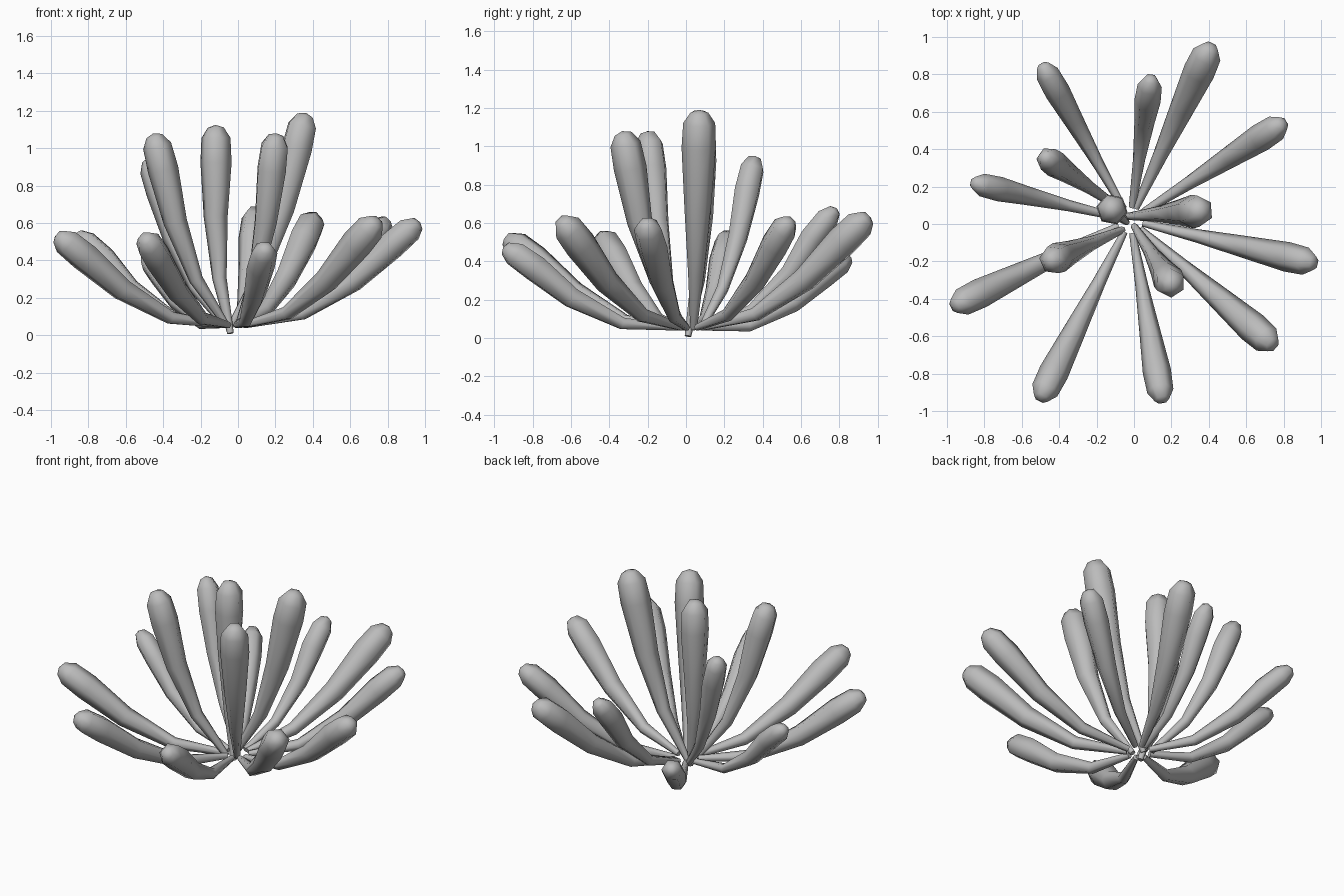
import bpy, bmesh, math
from mathutils import Vector

if "Cube" in bpy.data.objects:
    bpy.data.objects.remove(bpy.data.objects["Cube"])

SIDES = 6
grey = bpy.data.materials.new("soft_grey")
grey.diffuse_color = (0.5, 0.5, 0.5, 1)
grey.use_nodes = True
grey.node_tree.nodes["Principled BSDF"].inputs["Base Color"].default_value = grey.diffuse_color


def frond(name, base, tip, radius, sag):
    """Club-shaped frond: narrow base, outward bend, thick blunt tip."""
    base, tip = Vector(base), Vector(tip)
    chord = tip - base
    length = chord.length
    d = chord.normalized()
    out = Vector((d.x, d.y, 0)).normalized()
    side = Vector((0, 0, 1)).cross(out)
    perp = out * d.z - Vector((0, 0, 1)) * d.dot(out)
    # distance along the chord, outward bend, ring radius
    profile = [
        (0.0, 0.0, 0.018),
        (0.27 * length, sag, radius * 0.46),
        (0.57 * length, sag * 0.9, radius * 0.77),
        (length - 0.19, sag * 0.3, radius),
        (length - 0.06, 0.06 * sag, radius * 0.93),
        (length - 0.005, 0.0, radius * 0.52),
    ]
    centres = [base + d * a + perp * s for a, s, r in profile]
    bm = bmesh.new()
    rings = []
    for i, c in enumerate(centres):
        t = (centres[min(i + 1, 5)] - centres[max(i - 1, 0)]).normalized()
        up = t.cross(side)
        r = profile[i][2]
        rings.append([bm.verts.new(c + r * (side * math.cos(k * math.tau / SIDES)
                                            + up * math.sin(k * math.tau / SIDES)))
                      for k in range(SIDES)])
    for a, b in zip(rings, rings[1:]):
        for k in range(SIDES):
            n = (k + 1) % SIDES
            bm.faces.new((a[k], a[n], b[n], b[k]))
    apex = bm.verts.new(tip + d * 0.01)
    for k in range(SIDES):
        bm.faces.new((rings[-1][k], rings[-1][(k + 1) % SIDES], apex))
    bm.faces.new(rings[0])
    bmesh.ops.recalc_face_normals(bm, faces=bm.faces)
    for f in bm.faces:
        f.smooth = len(f.verts) < 5
    me = bpy.data.meshes.new(name)
    bm.to_mesh(me)
    bm.free()
    me.materials.append(grey)
    bpy.context.collection.objects.link(bpy.data.objects.new(name, me))


# Spreading outer fronds: tip position and thickness
outer = [
    (-0.49, 0.85, 0.42, 0.068), (-0.86, 0.22, 0.54, 0.066),
    (0.09, 0.78, 0.67, 0.070), (0.41, 0.95, 0.63, 0.085),
    (0.80, 0.54, 0.61, 0.076), (0.965, -0.21, 0.60, 0.080),
    (0.745, -0.65, 0.61, 0.085), (0.15, -0.945, 0.47, 0.076),
    (-0.50, -0.935, 0.52, 0.080), (-0.965, -0.44, 0.53, 0.080),
]
for i, (x, y, z, r) in enumerate(outer):
    a = math.atan2(y - 0.02, x + 0.02)
    base = (-0.02 + 0.07 * math.cos(a), 0.02 + 0.07 * math.sin(a), 0.055)
    frond(f"outer_frond_{i + 1}", base, (x, y, z), r, 0.10)

# Upright inner fronds
inner = [
    ((-0.07, 0.08, 0.05), (-0.48, 0.36, 0.94), 0.072, 0.07),
    ((-0.04, 0.04, 0.05), (0.36, 0.07, 1.18), 0.090, 0.06),
    ((0.0, -0.01, 0.05), (0.205, -0.33, 1.07), 0.086, 0.07),
    ((-0.06, -0.03, 0.05), (-0.45, -0.20, 1.07), 0.083, 0.07),
    ((-0.04, 0.01, 0.01), (-0.12, 0.08, 1.115), 0.085, 0.05),
]
for i, (base, tip, r, sag) in enumerate(inner):
    frond(f"inner_frond_{i + 1}", base, tip, r, sag)
